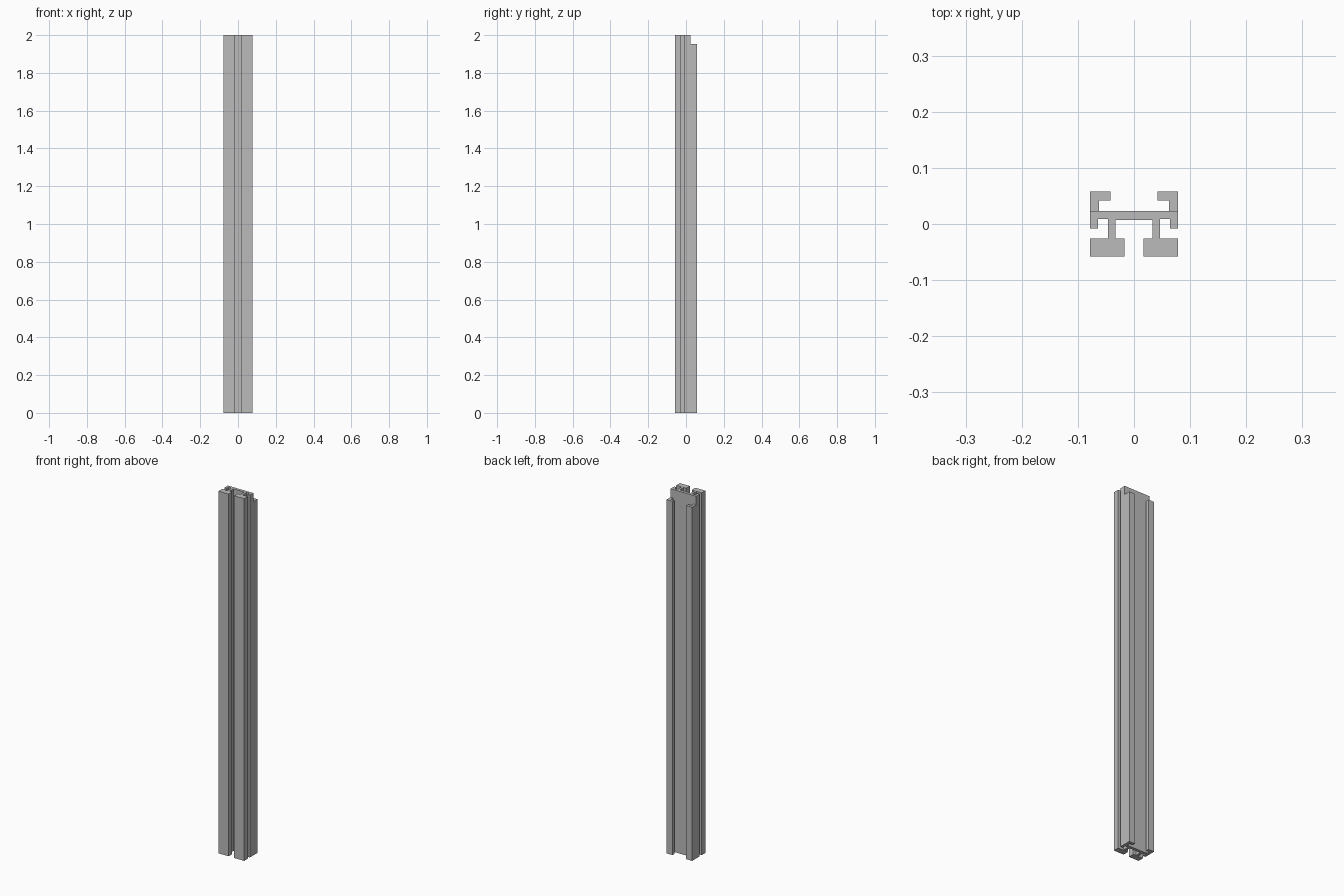
import bpy
import bmesh

cube = bpy.data.objects.get("Cube")
if cube:
    bpy.data.objects.remove(cube, do_unlink=True)

HEIGHT = 2.0
HOOK_TOP = 1.953

metal = bpy.data.materials.new("plain grey metal")
metal.use_nodes = True
grey = (0.5, 0.5, 0.5, 1)
metal.diffuse_color = grey
metal.node_tree.nodes["Principled BSDF"].inputs["Base Color"].default_value = grey


def extrude_profile(name, points, height):
    """Raise a flat outline into a straight bar standing on the floor."""
    bm = bmesh.new()
    face = bm.faces.new([bm.verts.new((x, y, 0)) for x, y in points])
    raised = bmesh.ops.extrude_face_region(bm, geom=[face])["geom"]
    top = [v for v in raised if isinstance(v, bmesh.types.BMVert)]
    bmesh.ops.translate(bm, verts=top, vec=(0, 0, height))
    bmesh.ops.recalc_face_normals(bm, faces=bm.faces)
    mesh = bpy.data.meshes.new(name)
    bm.to_mesh(mesh)
    bm.free()
    mesh.materials.append(metal)
    obj = bpy.data.objects.new(name, mesh)
    bpy.context.collection.objects.link(obj)
    return obj


def mirrored(points):
    return [(-x, y) for x, y in reversed(points)]


# Main rail: web, short side flanges, stems and front feet in one outline
half = [
    (0.033, 0.007), (0.033, -0.026), (0.017, -0.026), (0.017, -0.058),
    (0.078, -0.058), (0.078, -0.026), (0.046, -0.026), (0.046, 0.009),
    (0.064, 0.009), (0.064, -0.008), (0.078, -0.008), (0.078, 0.023),
]
extrude_profile("main_rail", half + mirrored(half), HEIGHT)

# Back hooks: side walls with inward lips, stopping short of the top
hook = [
    (0.062, 0.023), (0.078, 0.023), (0.078, 0.058),
    (0.042, 0.058), (0.042, 0.042), (0.062, 0.042),
]
extrude_profile("left_back_hook", hook, HOOK_TOP)
extrude_profile("right_back_hook", mirrored(hook), HOOK_TOP)
